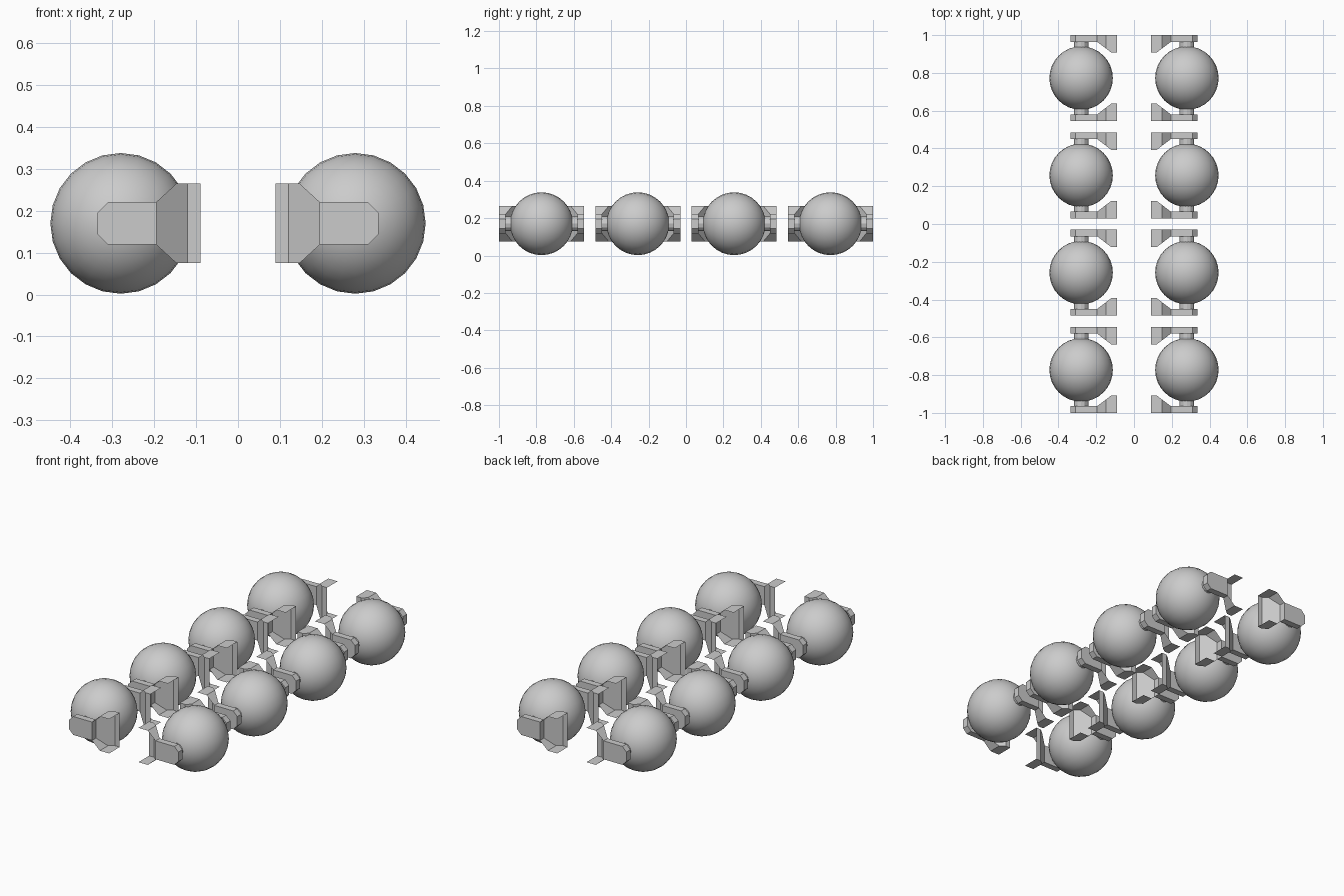
import bpy, bmesh, math
from mathutils import Matrix

if "Cube" in bpy.data.objects:
    bpy.data.objects.remove(bpy.data.objects["Cube"])

X, Z, R = 0.28, 0.17, 0.168           # wheel centre and radius
OUT, IN, DEEP = 0.2275, 0.192, 0.135  # bracket distances from the wheel centre


def finish(name, bm, smooth=False):
    bmesh.ops.remove_doubles(bm, verts=bm.verts, dist=1e-5)
    bmesh.ops.recalc_face_normals(bm, faces=bm.faces)
    me = bpy.data.meshes.new(name)
    bm.to_mesh(me)
    bm.free()
    ob = bpy.data.objects.new(name, me)
    bpy.context.collection.objects.link(ob)
    if smooth:
        for p in me.polygons:
            p.use_smooth = True
    return ob


def wheel(sx, cy):
    # ball wheel with its poles on the axle line
    bm = bmesh.new()
    m = Matrix.Translation((sx * X, cy, Z)) @ Matrix.Rotation(math.pi / 2, 4, 'X')
    bmesh.ops.create_uvsphere(bm, u_segments=24, v_segments=16, radius=R, matrix=m)
    finish("ball_wheel", bm, True)


def axle(sx, cy, sy):
    # short stub between ball and plate
    bm = bmesh.new()
    m = Matrix.Translation((sx * X, cy + sy * 0.175, Z)) @ Matrix.Rotation(math.pi / 2, 4, 'X')
    bmesh.ops.create_cone(bm, cap_ends=True, segments=12, radius1=0.038,
                          radius2=0.038, depth=0.04, matrix=m)
    finish("axle_stub", bm)


def bracket(sx, cy, sy):
    bm = bmesh.new()

    def face(pts):
        bm.faces.new([bm.verts.new((sx * x, cy + sy * w, Z + z)) for x, w, z in pts])

    # flat plate with two clipped corners
    prof = [(0.195, -0.051), (0.31, -0.051), (0.335, -0.026),
            (0.335, 0.026), (0.31, 0.051), (0.195, 0.051)]
    face([(x, OUT, z) for x, z in prof])
    face([(x, IN, z) for x, z in prof])
    for (x0, z0), (x1, z1) in zip(prof, prof[1:] + prof[:1]):
        face([(x0, OUT, z0), (x1, OUT, z1), (x1, IN, z1), (x0, IN, z0)])

    # slanted web and inner strip
    mid = 0.1555
    face([(0.195, IN, -0.051), (0.195, IN, 0.051), (0.147, mid, 0.095),
          (0.12, DEEP, 0.095), (0.12, DEEP, -0.095), (0.147, mid, -0.095)])
    face([(0.12, DEEP, -0.095), (0.12, DEEP, 0.095),
          (0.09, DEEP, 0.095), (0.09, DEEP, -0.095)])

    # upper and lower flanges, open to the outside
    for s in (1, -1):
        face([(0.195, OUT, s * 0.051), (0.147, OUT, s * 0.095),
              (0.147, mid, s * 0.095), (0.195, IN, s * 0.051)])
        face([(0.147, OUT, s * 0.095), (0.09, OUT, s * 0.095), (0.09, DEEP, s * 0.095),
              (0.12, DEEP, s * 0.095), (0.147, mid, s * 0.095)])
    finish("wheel_bracket", bm)


for sx in (-1, 1):
    for cy in (-0.7725, -0.2575, 0.2575, 0.7725):
        wheel(sx, cy)
        for sy in (-1, 1):
            axle(sx, cy, sy)
            bracket(sx, cy, sy)
